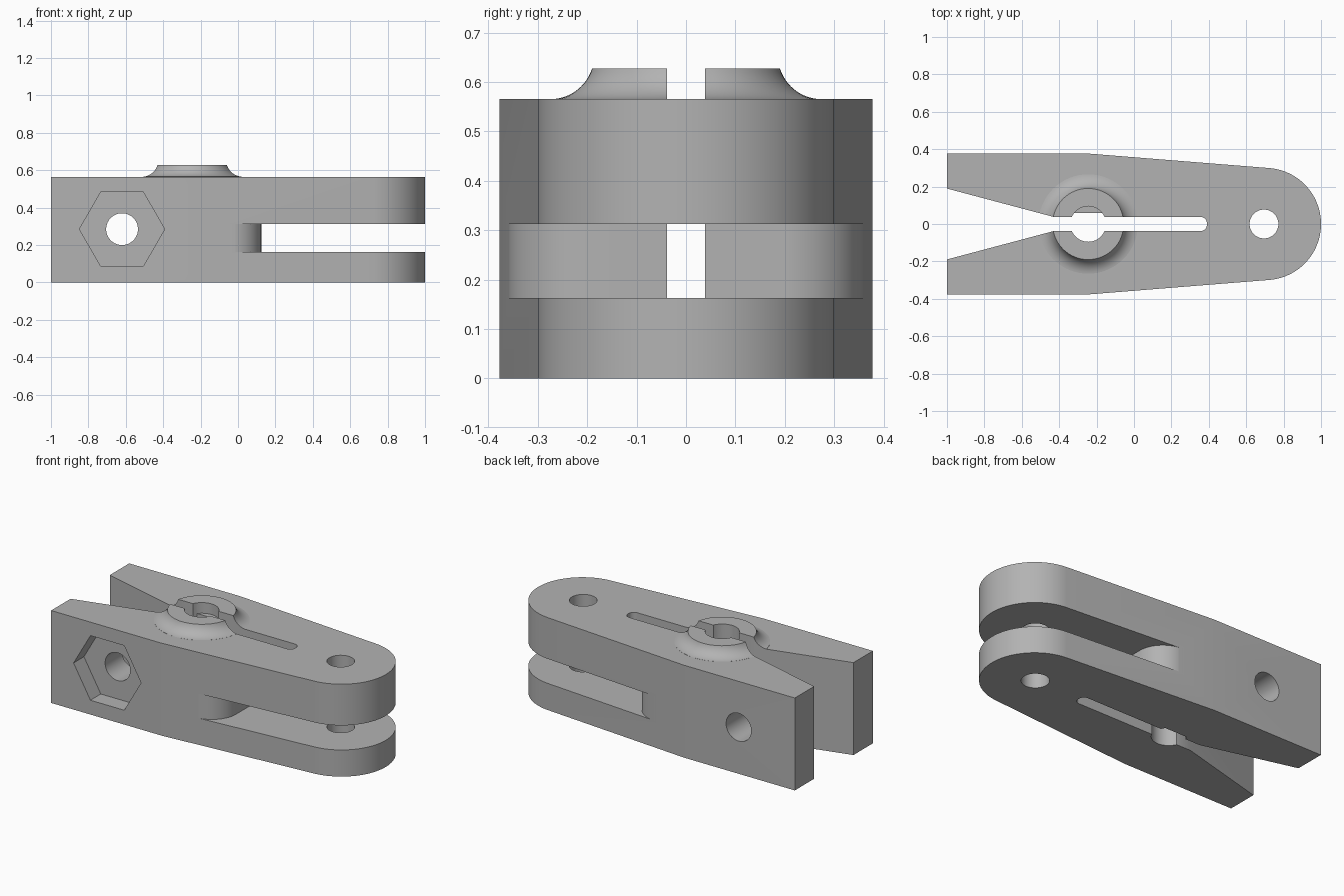
import bpy, bmesh, math
from math import radians
from mathutils import Matrix

cube = bpy.data.objects.get("Cube")
if cube:
    bpy.data.objects.remove(cube, do_unlink=True)

grey = bpy.data.materials.new("machined grey")
grey.use_nodes = True
COLOUR = (0.45, 0.45, 0.45, 1)
grey.diffuse_color = COLOUR
grey.node_tree.nodes["Principled BSDF"].inputs["Base Color"].default_value = COLOUR

HEIGHT = 0.565
BORE_X, PIN_X, BOLT_X, BOLT_Z = -0.245, 0.695, -0.62, 0.285
SLOT = 0.038


def arc(cx, cy, r, start, end, steps):
    """Points along an arc, angles in degrees."""
    angles = [radians(start + (end - start) * i / steps) for i in range(steps + 1)]
    return [(cx + r * math.cos(a), cy + r * math.sin(a)) for a in angles]


def mirrored(points):
    """Close a half outline by mirroring it across the x axis."""
    return points + [(x, -y) for x, y in reversed(points)]


def finish(name, bm):
    bmesh.ops.recalc_face_normals(bm, faces=bm.faces)
    mesh = bpy.data.meshes.new(name)
    bm.to_mesh(mesh)
    bm.free()
    mesh.materials.append(grey)
    obj = bpy.data.objects.new(name, mesh)
    bpy.context.collection.objects.link(obj)
    return obj


def prism(name, outline, low, high, matrix=None):
    """Extrude a flat outline between two heights."""
    bm = bmesh.new()
    face = bm.faces.new([bm.verts.new((x, y, low)) for x, y in outline])
    top = bmesh.ops.extrude_face_region(bm, geom=[face])
    verts = [v for v in top["geom"] if isinstance(v, bmesh.types.BMVert)]
    bmesh.ops.translate(bm, verts=verts, vec=(0, 0, high - low))
    if matrix:
        bmesh.ops.transform(bm, matrix=matrix, verts=bm.verts)
    return finish(name, bm)


def circle(cx, cy, r, sides=64):
    return arc(cx, cy, r, 0, 360, sides)[:-1]


def combine(target, other, operation):
    mod = target.modifiers.new(other.name, "BOOLEAN")
    mod.operation, mod.object, mod.solver = operation, other, "EXACT"
    other.hide_render = True
    helpers.append(other)


helpers = []

# Tapered body with a round nose
nose = arc(PIN_X + 0.005, 0, 0.3, 85.4, 0, 24)
body = prism("clamp_body", [(-1, -0.377), (-0.25, -0.377)]
             + [(x, -y) for x, y in nose] + nose[-2::-1]
             + [(-0.25, 0.377), (-1, 0.377)], 0, HEIGHT)

# Raised boss with a concave flare
profile = [(0, 0.5), (0.265, 0.5)] + arc(0.275, 0.654, 0.089, 264, 197.6, 12) + [(0, 0.627)]
bm = bmesh.new()
verts = [bm.verts.new((x, 0, z)) for x, z in profile]
edges = [bm.edges.new(pair) for pair in zip(verts, verts[1:])]
bmesh.ops.spin(bm, geom=verts + edges, axis=(0, 0, 1), cent=(0, 0, 0),
               angle=math.tau, steps=64, use_duplicate=False)
bmesh.ops.remove_doubles(bm, verts=bm.verts, dist=0.0001)
bmesh.ops.translate(bm, verts=bm.verts, vec=(BORE_X, 0, 0))
combine(body, finish("boss", bm), "UNION")

# Mouth and long clamping slot with a rounded end
mouth = [(-1.1, 0.216), (-0.43, SLOT)] + arc(0.39 - 0.034, SLOT - 0.034, 0.034, 90, 0, 8)
combine(body, prism("slot_cutter", mirrored(mouth), -0.1, 0.8), "DIFFERENCE")

# Fork gap, leaving a web with rounded corners
gap = [(1.2, 0.6), (-0.04, 0.6)] + arc(-0.04, 0.195, 0.165, 90, 0, 16)
combine(body, prism("fork_cutter", mirrored(gap), 0.163, 0.313), "DIFFERENCE")

# Bore: full circle in the boss, flat on one side below it
combine(body, prism("boss_bore_cutter", circle(BORE_X, 0, 0.095), 0.562, 0.8), "DIFFERENCE")
flat = math.degrees(math.asin(0.06 / 0.095))
lower = arc(BORE_X, 0, 0.095, 180 - flat, 360 + flat, 48)
combine(body, prism("body_bore_cutter", lower, -0.1, 0.57), "DIFFERENCE")

# Pin hole through the fork
combine(body, prism("pin_cutter", circle(PIN_X, 0, 0.077), -0.1, 0.8), "DIFFERENCE")

# Cross bolt hole and hexagonal nut pocket on the front
sideways = Matrix.Translation((BOLT_X, 0, BOLT_Z)) @ Matrix.Rotation(radians(90), 4, "X")
combine(body, prism("bolt_cutter", circle(0, 0, 0.085), -0.6, 0.6, sideways), "DIFFERENCE")
combine(body, prism("nut_cutter", circle(0, 0, 0.228, 6), 0.277, 0.6, sideways), "DIFFERENCE")

# Bake the cuts and remove the helpers
bpy.context.view_layer.update()
graph = bpy.context.evaluated_depsgraph_get()
baked = bpy.data.meshes.new_from_object(body.evaluated_get(graph))
body.modifiers.clear()
body.data = baked
for helper in helpers:
    bpy.data.objects.remove(helper, do_unlink=True)

# Smooth the round walls, keep machined edges crisp
bpy.ops.object.select_all(action="DESELECT")
body.select_set(True)
bpy.context.view_layer.objects.active = body
bpy.ops.object.shade_smooth_by_angle(angle=radians(28))
weighted = body.modifiers.new("weighted normals", "WEIGHTED_NORMAL")
weighted.keep_sharp = True
